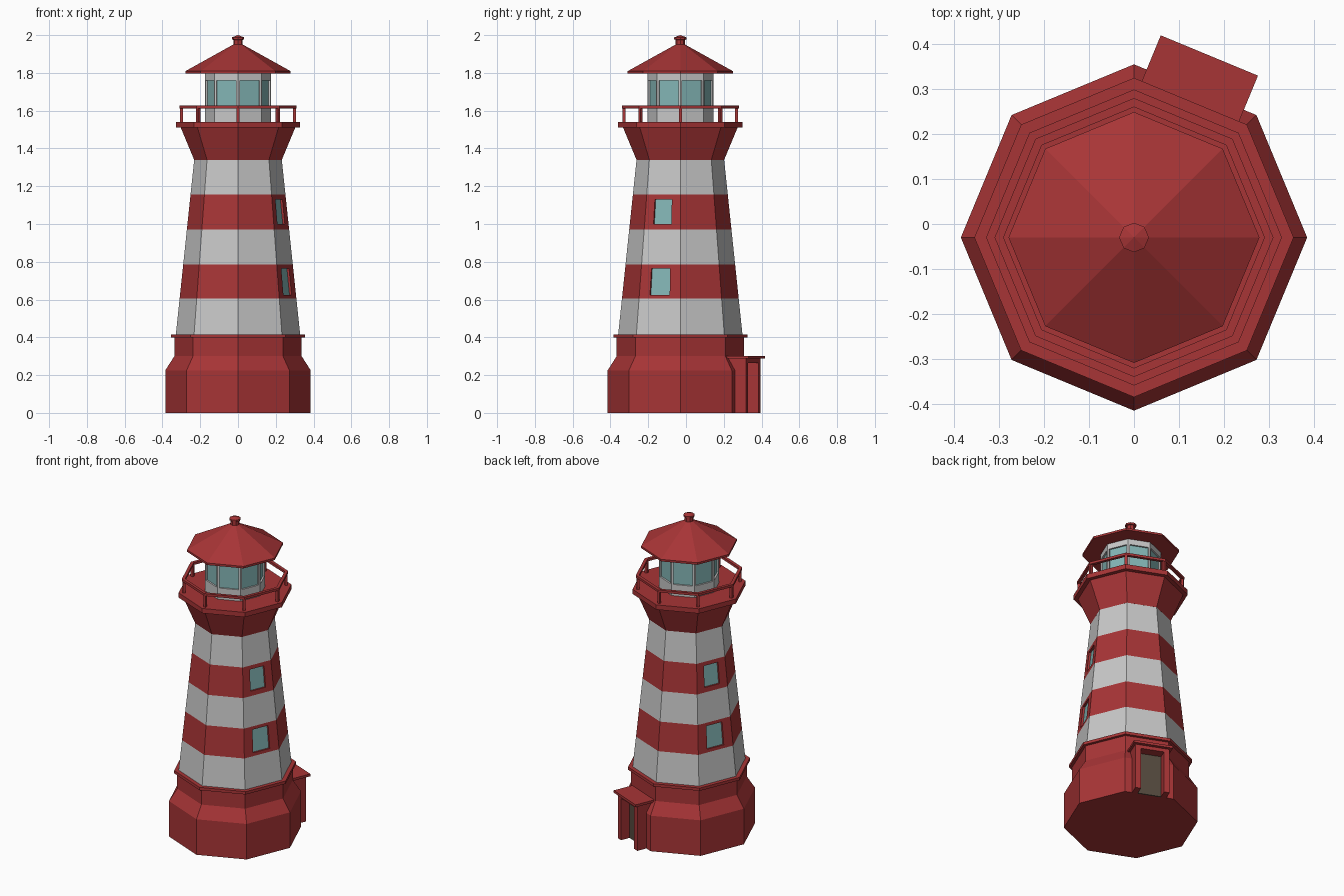
import bpy, bmesh, math
from mathutils import Vector, Matrix

if "Cube" in bpy.data.objects:
    bpy.data.objects.remove(bpy.data.objects["Cube"])

CY = -0.03      # tower axis in y
N = 8           # octagonal plan, corners on the axes


def material(name, rgb):
    m = bpy.data.materials.new(name)
    m.diffuse_color = (*rgb, 1)
    m.use_nodes = True
    m.node_tree.nodes["Principled BSDF"].inputs["Base Color"].default_value = m.diffuse_color
    return m


RED = material("red paint", (0.39, 0.035, 0.037))
WHITE = material("pale grey paint", (0.58, 0.58, 0.58))
GLASS = material("teal glass", (0.23, 0.47, 0.47))
BROWN = material("dark brown door", (0.09, 0.068, 0.048))


def finish(bm, name, mats):
    mesh = bpy.data.meshes.new(name)
    bm.to_mesh(mesh)
    bm.free()
    ob = bpy.data.objects.new(name, mesh)
    bpy.context.collection.objects.link(ob)
    for m in mats:
        mesh.materials.append(m)
    return ob


def lathe(profile, closed=False):
    """Spin (radius, z) points into an octagonal solid."""
    bm = bmesh.new()
    rings = []
    for r, z in profile:
        if r == 0:
            rings.append([bm.verts.new((0, CY, z))] * N)
        else:
            rings.append([bm.verts.new((r * math.cos(2 * math.pi * i / N),
                                        CY + r * math.sin(2 * math.pi * i / N), z))
                          for i in range(N)])
    pairs = list(zip(rings, rings[1:]))
    if closed:
        pairs.append((rings[-1], rings[0]))
    for a, b in pairs:
        for i in range(N):
            j = (i + 1) % N
            bm.faces.new(list(dict.fromkeys((a[i], a[j], b[j], b[i]))))
    if not closed:
        for ring in (rings[0], rings[-1]):
            if ring[0] is not ring[1]:
                bm.faces.new(ring)
    bmesh.ops.recalc_face_normals(bm, faces=bm.faces)
    return bm


def recess(bm, f, u0, u1, v0, v1, depth, index):
    """Cut a sunken panel in a wall face, given in fractions of the face."""
    c = f.calc_center_median()
    tangent = Vector((-(c.y - CY), c.x, 0))

    def corners():
        vs = sorted(f.verts, key=lambda v: v.co.z)
        key = lambda v: v.co.dot(tangent)
        return sorted(vs[:2], key=key) + sorted(vs[2:], key=key)

    bl, br, tl, tr = [v.co.copy() for v in corners()]
    bmesh.ops.inset_individual(bm, faces=[f], thickness=0.005)
    for v, (s, t) in zip(corners(), ((u0, v0), (u1, v0), (u0, v1), (u1, v1))):
        v.co = bl.lerp(br, s).lerp(tl.lerp(tr, s), t)
    f.normal_update()
    bmesh.ops.inset_individual(bm, faces=[f], thickness=0, depth=-depth)
    f.material_index = index


def wall_angle(f):
    c = f.calc_center_median()
    return math.degrees(math.atan2(c.y - CY, c.x))


def box(name, mat, angle, r0, r1, t0, t1, z0, z1):
    """Box placed radially: r outward, t sideways, z up."""
    bm = bmesh.new()
    bmesh.ops.create_cube(bm, size=1)
    bm.transform(Matrix.Translation((0, CY, 0)) @ Matrix.Rotation(math.radians(angle), 4, 'Z')
                 @ Matrix.Translation(((r0 + r1) / 2, (t0 + t1) / 2, (z0 + z1) / 2))
                 @ Matrix.Diagonal((r1 - r0, t1 - t0, z1 - z0, 1)))
    return finish(bm, name, [mat])


# stepped base with ledge
finish(lathe([(0.385, 0), (0.385, 0.225), (0.337, 0.3), (0.337, 0.398), (0.355, 0.398),
              (0.355, 0.416), (0.32, 0.416)]), "base", [RED])

# striped tapering tower with two windows on opposite sides
levels = [0.41, 0.605, 0.785, 0.97, 1.155, 1.342]
bm = lathe([(0.329 - (z - 0.415) * 0.105, z) for z in levels])
for f in list(bm.faces):
    if abs(f.normal.z) > 0.9:
        continue
    z = f.calc_center_median().z
    stripe = sum(z > l for l in levels) - 1
    f.material_index = 1 if stripe % 2 == 0 else 0
    a = wall_angle(f)
    if stripe % 2 and (abs(a + 22.5) < 5 or abs(a - 157.5) < 5):
        if stripe == 1:
            recess(bm, f, 0.26, 0.74, 0.11, 0.89, 0.012, 2)
        else:
            recess(bm, f, 0.25, 0.75, 0.16, 0.87, 0.012, 2)
finish(bm, "tower", [RED, WHITE, GLASS])

# flared gallery and deck
finish(lathe([(0.232, 1.34), (0.303, 1.51), (0.329, 1.51), (0.329, 1.54)]), "gallery", [RED])

# gallery railing
finish(lathe([(0.29, 1.612), (0.31, 1.612), (0.31, 1.627), (0.29, 1.627)], closed=True),
       "hand_rail", [RED])
for i in range(N):
    box(f"rail_post_{i + 1}", RED, i * 45, 0.29, 0.306, -0.008, 0.008, 1.538, 1.615)

# lantern room with a pane on every side
bm = lathe([(0.175, 1.538), (0.175, 1.8)])
for f in list(bm.faces):
    if abs(f.normal.z) < 0.5:
        recess(bm, f, 0.08, 0.92, 0.28, 0.85, 0.01, 1)
finish(bm, "lantern_room", [WHITE, GLASS])

# roof and finial
finish(lathe([(0, 1.796), (0.279, 1.796), (0.279, 1.809), (0.025, 1.95), (0, 1.95)]),
       "roof", [RED])
finish(lathe([(0.025, 1.94), (0.025, 1.975), (0.033, 1.977), (0.033, 1.988), (0, 2.0)]),
       "finial", [RED])

# entrance porch: jambs, lintel, flat roof, recessed door
A = 67.5
for name, s in (("left", 1), ("right", -1)):
    t = sorted((0.07 * s, 0.103 * s))
    box(f"porch_jamb_{name}", RED, A, 0.3, 0.418, t[0], t[1], 0, 0.287)
box("porch_lintel", RED, A, 0.3, 0.418, -0.07, 0.07, 0.265, 0.287)
box("porch_roof", RED, A, 0.29, 0.438, -0.117, 0.117, 0.287, 0.302)
box("door", BROWN, A, 0.352, 0.36, -0.07, 0.07, 0, 0.265)
